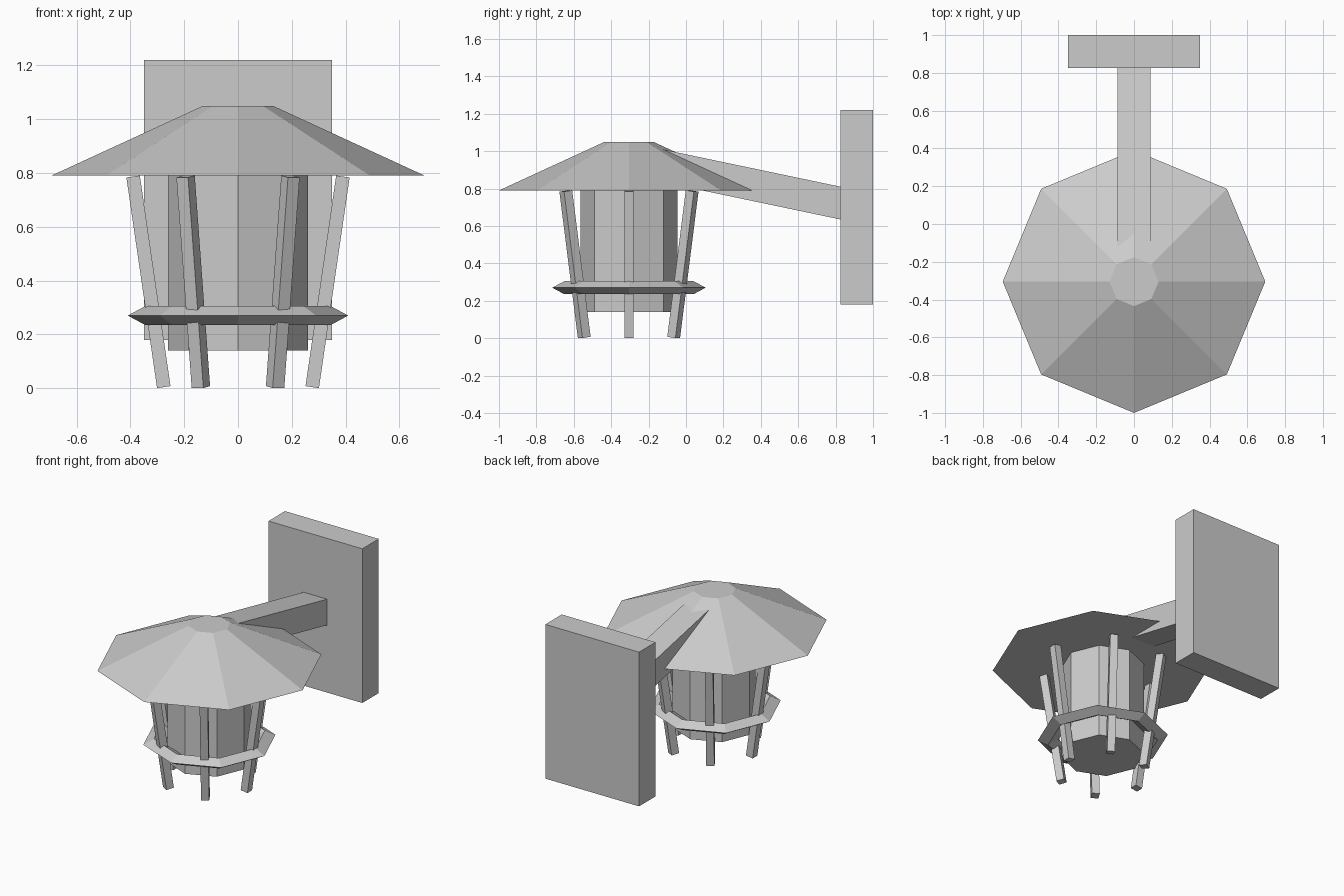
import bpy, bmesh, math
from mathutils import Vector

if "Cube" in bpy.data.objects:
    bpy.data.objects.remove(bpy.data.objects["Cube"])

CY = -0.305  # lantern axis position in y
grey = bpy.data.materials.new("plain_grey")
grey.diffuse_color = (0.6, 0.6, 0.6, 1)
grey.use_nodes = True
grey.node_tree.nodes["Principled BSDF"].inputs["Base Color"].default_value = grey.diffuse_color


def make(name, verts, faces):
    me = bpy.data.meshes.new(name)
    me.from_pydata(verts, [], faces)
    bm = bmesh.new()
    bm.from_mesh(me)
    bmesh.ops.recalc_face_normals(bm, faces=bm.faces)
    bm.to_mesh(me)
    bm.free()
    me.materials.append(grey)
    ob = bpy.data.objects.new(name, me)
    bpy.context.collection.objects.link(ob)
    return ob


def lathe(name, profile, closed=False, n=8):
    """Spin (radius, z) points around the lantern axis; cap the ends unless closed."""
    m = len(profile)
    verts = [(r * math.cos(2 * math.pi * i / n), CY + r * math.sin(2 * math.pi * i / n), z)
             for i in range(n) for r, z in profile]
    faces = []
    for i in range(n):
        a, b = i * m, (i + 1) % n * m
        for j in range(m if closed else m - 1):
            k = (j + 1) % m
            faces.append((a + j, b + j, b + k, a + k))
    if not closed:
        faces += [[i * m for i in range(n)], [i * m + m - 1 for i in range(n)]]
    return make(name, verts, faces)


def prism(name, a, b):
    """Join two matching four-point ends."""
    return make(name, list(a) + list(b),
                [(0, 1, 2, 3), (4, 5, 6, 7)] + [(i, (i + 1) % 4, (i + 1) % 4 + 4, i + 4) for i in range(4)])


# Lantern: roof, glass body and diamond-section ring
lathe("roof", [(0.695, 0.79), (0.13, 1.05)])
lathe("lamp_body", [(0.26, 0.14), (0.26, 0.795)])
lathe("ring", [(0.41, 0.27), (0.345, 0.305), (0.28, 0.27), (0.345, 0.235)], closed=True)

# Six leaning posts around the body
h = 0.025
for i in range(6):
    t = math.radians(60 * i)
    out, side = Vector((math.cos(t), math.sin(t), 0)), Vector((-math.sin(t), math.cos(t), 0))
    ends = []
    for r, z in ((0.276, 0.004), (0.39, 0.787)):
        c = Vector((0, CY, z)) + out * r
        u = (out - Vector((0, 0, 0.145))) * h  # square cut across the lean
        ends.append([c + u + side * h, c - u + side * h, c - u - side * h, c + u - side * h])
    prism("post_%d" % (i + 1), *ends)

# Sloping arm from roof to wall
w = 0.088
prism("arm", [(-w, -0.2, 0.85), (w, -0.2, 0.85), (w, -0.2, 1.025), (-w, -0.2, 1.025)],
      [(-w, 0.83, 0.634), (w, 0.83, 0.634), (w, 0.83, 0.809), (-w, 0.83, 0.809)])

# Wall plate
prism("wall_plate", [(-0.35, 0.825, 0.18), (0.35, 0.825, 0.18), (0.35, 0.825, 1.22), (-0.35, 0.825, 1.22)],
      [(-0.35, 1, 0.18), (0.35, 1, 0.18), (0.35, 1, 1.22), (-0.35, 1, 1.22)])
